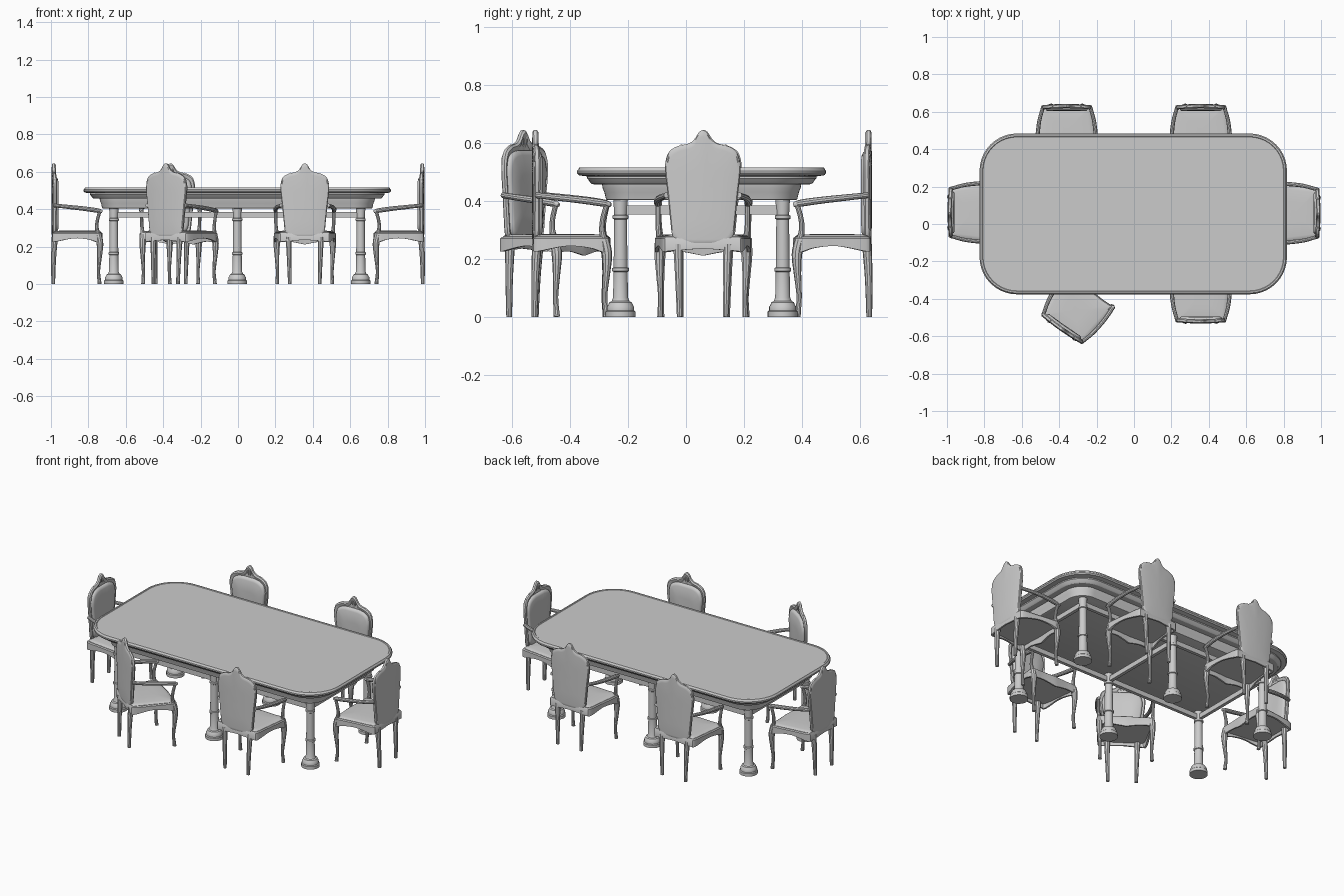
import bpy, bmesh
from math import sin, cos, pi, radians
from mathutils import Vector, Matrix

if "Cube" in bpy.data.objects:
    bpy.data.objects.remove(bpy.data.objects["Cube"])


def loft(name, rings, angle=35):
    """Skin a stack of equal-length point rings and cap both ends."""
    bm = bmesh.new()
    vr = [[bm.verts.new(p) for p in ring] for ring in rings]
    n = len(vr[0])
    for a, b in zip(vr, vr[1:]):
        for i in range(n):
            j = (i + 1) % n
            bm.faces.new((a[i], a[j], b[j], b[i]))
    bm.faces.new(vr[0])
    bm.faces.new(vr[-1])
    bmesh.ops.recalc_face_normals(bm, faces=bm.faces)
    me = bpy.data.meshes.new(name)
    bm.to_mesh(me)
    bm.free()
    ob = bpy.data.objects.new(name, me)
    bpy.context.collection.objects.link(ob)
    bpy.ops.object.select_all(action='DESELECT')
    ob.select_set(True)
    bpy.context.view_layer.objects.active = ob
    bpy.ops.object.shade_smooth_by_angle(angle=radians(angle))
    return ob


def smooth(pts, n=4):
    """Catmull-Rom through tuples of any length."""
    p = [pts[0]] + list(pts) + [pts[-1]]
    out = []
    for i in range(1, len(p) - 2):
        for k in range(n):
            t = k / n
            out.append(tuple(
                0.5 * (2 * b + (c - a) * t + (2 * a - 5 * b + 4 * c - d) * t * t
                       + (3 * b - a - 3 * c + d) * t ** 3)
                for a, b, c, d in zip(*p[i - 1:i + 3])))
    return out + [tuple(pts[-1])]


def mirror_outline(half):
    """Close a half outline that starts and ends on x = 0."""
    return half + [(-p[0],) + p[1:] for p in half[-2:0:-1]]


def tube(name, pts, sides=10):
    """Round bar along (x, y, z, radius) points."""
    path = smooth(pts)
    rings = []
    for i, p in enumerate(path):
        a, b = path[max(i - 1, 0)], path[min(i + 1, len(path) - 1)]
        t = (Vector(b[:3]) - Vector(a[:3])).normalized()
        u = t.cross(Vector((1, 0, 0))).normalized()
        v = t.cross(u)
        ring = [Vector(p[:3]) + p[3] * (u * cos(2 * pi * k / sides) + v * sin(2 * pi * k / sides))
                for k in range(sides)]
        rings.append([(q.x, q.y, max(q.z, 0)) for q in ring])
    return loft(name, rings)


# ---------- table ----------
CX, CY = -0.004, 0.054


def rounded_rect(inset, z, hx=0.822, hy=0.43, r=0.2, seg=10):
    hx, hy, r = hx - inset, hy - inset, r - inset
    ring = []
    for q, (sx, sy) in enumerate(((1, 1), (-1, 1), (-1, -1), (1, -1))):
        for k in range(seg + 1):
            a = (q + k / seg) * pi / 2
            ring.append((CX + sx * (hx - r) + r * cos(a), CY + sy * (hy - r) + r * sin(a), z))
    return ring


top_profile = [(0.07, 0.457), (0.052, 0.458), (0.046, 0.462), (0.038, 0.474), (0.034, 0.478),
               (0.034, 0.485), (0.018, 0.487), (0.006, 0.489), (0, 0.496), (0, 0.504),
               (0.005, 0.51), (0.007, 0.515), (0.016, 0.516), (0.019, 0.513), (0.022, 0.513)]
loft("table_top", [rounded_rect(*p) for p in top_profile], 25)
apron_profile = [(0.105, 0.403), (0.1, 0.405), (0.094, 0.43), (0.088, 0.445), (0.086, 0.458)]
loft("table_apron", [rounded_rect(*p) for p in apron_profile])

# turned legs
leg_profile = [(.052, 0), (.052, .018), (.047, .022), (.047, .034), (.042, .042), (.039, .05),
               (.031, .054), (.026, .066), (.024, .155), (.029, .158), (.029, .168), (.024, .171),
               (.022, .336), (.027, .339), (.027, .349), (.022, .352), (.025, .405)]
LX, LY = (CX - 0.66, CX, CX + 0.66), (CY - 0.28, CY + 0.28)
for x in LX:
    for y in LY:
        loft("table_leg", [[(x + r * cos(k * pi / 12), y + r * sin(k * pi / 12), z) for k in range(24)]
                           for r, z in leg_profile])


# rails joining the legs
def rail(name, x0, x1, y0, y1, z0=0.354, z1=0.384):
    loft(name, [[(x0, y0, z), (x1, y0, z), (x1, y1, z), (x0, y1, z)] for z in (z0, z1)])


for y in LY:
    rail("long_rail", LX[0], LX[2], y - 0.01, y + 0.01)
for x in LX:
    rail("cross_rail", x - 0.01, x + 0.01, LY[0], LY[1])

# ---------- chair, facing +y with its back at y = 0 ----------
parts = []

# back frame with pointed crest, then padded cushion
back = mirror_outline(smooth([(0, .25), (.055, .251), (.088, .258), (.106, .285), (.112, .33),
                              (.121, .42), (.13, .50), (.128, .54), (.115, .572), (.085, .59),
                              (.05, .598), (.03, .612), (.013, .638), (0, .645)]))


def back_ring(s, y, clip=1.0):
    return [(x * s, y + 0.4 * (x * s) ** 2, .42 + (min(z, clip) - .42) * s) for x, z in back]


parts.append(loft("chair_back_frame", [back_ring(*a) for a in (
    (.05, .001), (.5, .001), (.9, .002), (.97, .003), (1, .007),
    (1, .018), (.96, .024), (.9, .022), (.86, .017), (.5, .017), (.05, .017))]))
parts.append(loft("chair_back_cushion", [back_ring(s, y, .597) for s, y in (
    (.87, .012), (.87, .022), (.84, .03), (.78, .035), (.4, .038), (.05, .038))], 50))

# seat rail with scalloped lower edge, then cushion
seat = mirror_outline(smooth([(0, .003, .236), (.11, .006, .228), (.138, .02, .226),
                              (.152, .12, .244), (.162, .2, .238), (.165, .245, .224),
                              (.15, .267, .222), (.085, .268, .226), (0, .273, .211)]))


def seat_ring(s, z=None):
    return [(x * s, .14 + (y - .14) * s, b if z is None else z) for x, y, b in seat]


parts.append(loft("seat_rail", [seat_ring(.1, .25), seat_ring(.9, .25), seat_ring(.93), seat_ring(1),
                                seat_ring(1, .27), seat_ring(.97, .276), seat_ring(.1, .276)]))
parts.append(loft("seat_cushion", [seat_ring(*a) for a in (
    (.94, .27), (.95, .277), (.92, .281), (.8, .284), (.4, .286), (.05, .286))], 50))

# paired bars: arms, arm posts, legs and carved crest flutes
bars = {
    "arm": [(.125, .015, .42, .010), (.146, .09, .412, .011), (.156, .18, .402, .012),
            (.156, .25, .392, .012), (.155, .272, .386, .007)],
    "arm_post": [(.155, .26, .39, .009), (.155, .246, .34, .009), (.153, .243, .30, .010),
                 (.15, .25, .265, .013)],
    "front_leg": [(.148, .25, .265, .018), (.150, .26, .215, .018), (.149, .258, .15, .013),
                  (.146, .252, .07, .009), (.147, .256, .02, .010), (.147, .258, 0, .011)],
    "back_leg": [(.086, .018, .25, .017), (.083, .012, .13, .013), (.08, .010, 0, .010)],
    "crest_flute_inner": [(.006, .014, .585, .003), (.010, .016, .61, .007), (.004, .014, .638, .003)],
    "crest_flute_middle": [(.045, .013, .565, .003), (.042, .013, .585, .007), (.032, .013, .606, .003)],
    "crest_flute_outer": [(.09, .014, .55, .003), (.087, .014, .572, .007), (.074, .014, .594, .003)],
    "shoulder_flute": [(.122, .014, .52, .003), (.12, .014, .545, .007), (.11, .014, .574, .003)],
}
for name, pts in bars.items():
    for side, s in (("right", 1), ("left", -1)):
        parts.append(tube(f"{side}_{name}", [(s * x, y, z, r) for x, y, z, r in pts]))

# six placements: x, y, turn about z (the first chair reuses the built parts)
places = [(0.357, -0.533, 0), (0.357, 0.643, 180), (-0.36, 0.643, 180),
          (0.998, 0.058, 90), (-0.998, 0.062, -90), (-0.392, -0.573, -35)]
for i, (x, y, a) in enumerate(places):
    m = Matrix.Translation((x, y, 0)) @ Matrix.Rotation(radians(a), 4, 'Z')
    for p in parts:
        ob = p if i == 0 else p.copy()
        if i:
            bpy.context.collection.objects.link(ob)
        ob.matrix_world = m
